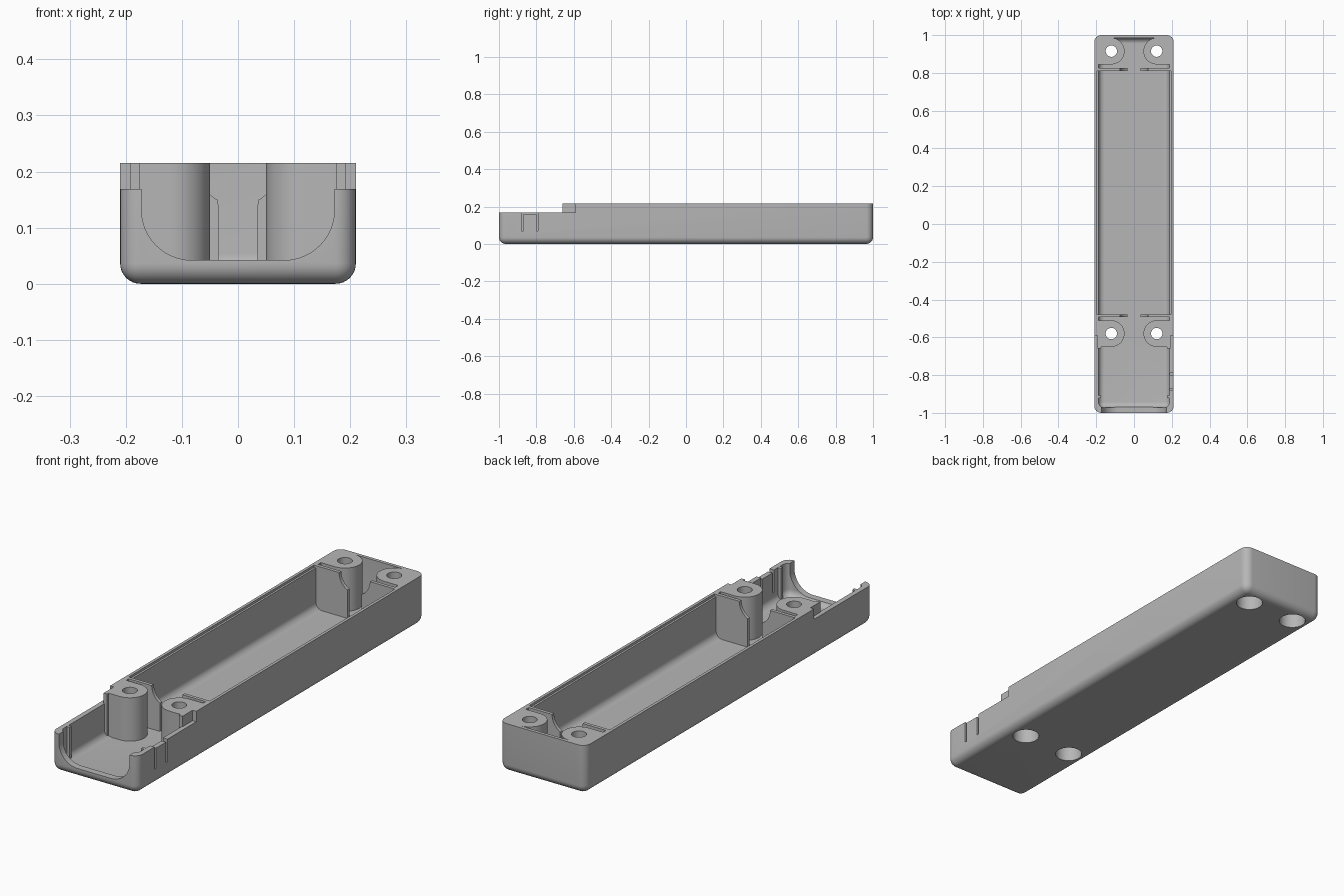
import bpy, bmesh, math
from mathutils import Vector

if "Cube" in bpy.data.objects:
    bpy.data.objects.remove(bpy.data.objects["Cube"])

grey = bpy.data.materials.new("plain grey")
grey.diffuse_color = (0.47, 0.47, 0.47, 1)
grey.use_nodes = True
grey.node_tree.nodes["Principled BSDF"].inputs["Base Color"].default_value = grey.diffuse_color
TOP = 0.215
POST_X, POST_R = 0.12, 0.07


def finish(name, bm):
    """Turn a bmesh into a named object."""
    bmesh.ops.recalc_face_normals(bm, faces=bm.faces)
    me = bpy.data.meshes.new(name)
    bm.to_mesh(me)
    bm.free()
    me.materials.append(grey)
    ob = bpy.data.objects.new(name, me)
    bpy.context.collection.objects.link(ob)
    return ob


def box(name, x0, x1, y0, y1, z0, z1, radius=0):
    """Box; a radius rounds its upright and bottom edges."""
    bm = bmesh.new()
    bmesh.ops.create_cube(bm, size=1)
    for v in bm.verts:
        v.co = Vector(((x0 + x1) / 2 + v.co.x * (x1 - x0),
                       (y0 + y1) / 2 + v.co.y * (y1 - y0),
                       (z0 + z1) / 2 + v.co.z * (z1 - z0)))
    if radius:
        edges = [e for e in bm.edges if min(v.co.z for v in e.verts) < z0 + 1e-5]
        bmesh.ops.bevel(bm, geom=edges, offset=radius, offset_type='OFFSET',
                        segments=8, profile=0.5, affect='EDGES', clamp_overlap=True)
    return finish(name, bm)


def prism(name, pts, axis, a, b):
    """Extrude a 2D profile along y (x, z points) or z (x, y points)."""
    place = (lambda p, t: (p[0], t, p[1])) if axis == 'y' else (lambda p, t: (p[0], p[1], t))
    bm = bmesh.new()
    lo = [bm.verts.new(place(p, a)) for p in pts]
    hi = [bm.verts.new(place(p, b)) for p in pts]
    bm.faces.new(lo)
    bm.faces.new(hi)
    n = len(pts)
    for i in range(n):
        j = (i + 1) % n
        bm.faces.new((lo[i], lo[j], hi[j], hi[i]))
    return finish(name, bm)


def arc(cx, cy, r, a0, a1, n=16):
    return [(cx + r * math.cos(math.radians(a0 + (a1 - a0) * i / n)),
             cy + r * math.sin(math.radians(a0 + (a1 - a0) * i / n))) for i in range(n + 1)]


def disc(name, x, y, r, z0, z1):
    return prism(name, arc(x, y, r, 0, 360, 40)[:-1], 'z', z0, z1)


def cut(ob, cutters):
    """Subtract the cutters, then remove them."""
    for c in cutters:
        m = ob.modifiers.new("cut", 'BOOLEAN')
        m.operation, m.solver, m.object = 'DIFFERENCE', 'EXACT', c
    bpy.context.view_layer.update()
    dg = bpy.context.evaluated_depsgraph_get()
    me = bpy.data.meshes.new_from_object(ob.evaluated_get(dg))
    ob.modifiers.clear()
    ob.data = me
    for c in cutters:
        bpy.data.objects.remove(c)


def holes(x, y):
    """Screw hole with a wide recess from below."""
    return [disc("hole_cutter", x, y, 0.03, -0.1, 0.3),
            disc("recess_cutter", x, y, 0.056, -0.1, 0.14)]


# tray shell with rounded outside and hollow inside
shell = box("tray_shell", -0.21, 0.21, -1, 1, 0, TOP, 0.036)
cutters = [box("cavity", -0.188, 0.188, -0.972, 0.985, 0.024, 0.4, 0.03),
           box("rim_ledge", -0.197, 0.197, -0.478, 0.81, 0.205, 0.4),
           box("low_front", -0.3, 0.3, -1.2, -0.59, 0.169, 0.4)]

# U-shaped opening in the front wall
u = arc(0.082, 0.132, 0.09, 0, -90) + arc(-0.082, 0.132, 0.09, 270, 180)
cutters.append(prism("front_opening", u + [(-0.172, 0.4), (0.172, 0.4)], 'y', -1.2, -0.96))

# snap tab in the right wall
for y in (-0.875, -0.795):
    cutters.append(box("tab_slot", 0.15, 0.3, y - 0.005, y + 0.005, 0.07, 0.4))
cutters.append(box("tab_top", 0.15, 0.3, -0.875, -0.795, 0.16, 0.4))
for s in (-1, 1):
    for y in (-0.58, 0.915):
        cutters += holes(s * POST_X, y)
cut(shell, cutters)

# mirrored parts inside the tray
for s, side in ((-1, "left"), (1, "right")):
    for end, y, rib_y in (("front", -0.58, -0.493), ("back", 0.915, 0.81)):
        # screw post joined to the side wall
        pts = arc(POST_X, y, POST_R, 90, 270, 24) + [(0.192, y - POST_R), (0.192, y + POST_R)]
        post = prism(f"{end}_{side}_post", [(s * px, py) for px, py in pts], 'z', 0.024, TOP)
        cut(post, holes(s * POST_X, y))
        # thin rib with a scooped inner corner
        scoop = arc(0, TOP, 0.075, 0, -62, 12)
        pts = scoop + [(0.035, 0.015), (0.195, 0.015), (0.195, TOP)]
        prism(f"{end}_{side}_rib", [(s * px, pz) for px, pz in pts], 'y', rib_y, rib_y + 0.015)
    # tongue that overlaps the lid, and small guide rib near the front
    xs = sorted((s * 0.175, s * 0.192))
    box(f"{side}_tongue", *xs, -0.66, -0.58, 0.03, TOP)
    xs = sorted((s * 0.174, s * 0.195))
    box(f"{side}_guide_rib", *xs, -0.922, -0.908, 0.03, 0.169)

# smooth curves, crisp edges
for ob in bpy.context.scene.objects:
    ob.data.polygons.foreach_set("use_smooth", [True] * len(ob.data.polygons))
    ob.data.set_sharp_from_angle(angle=math.radians(30))
    ob.data.update()
